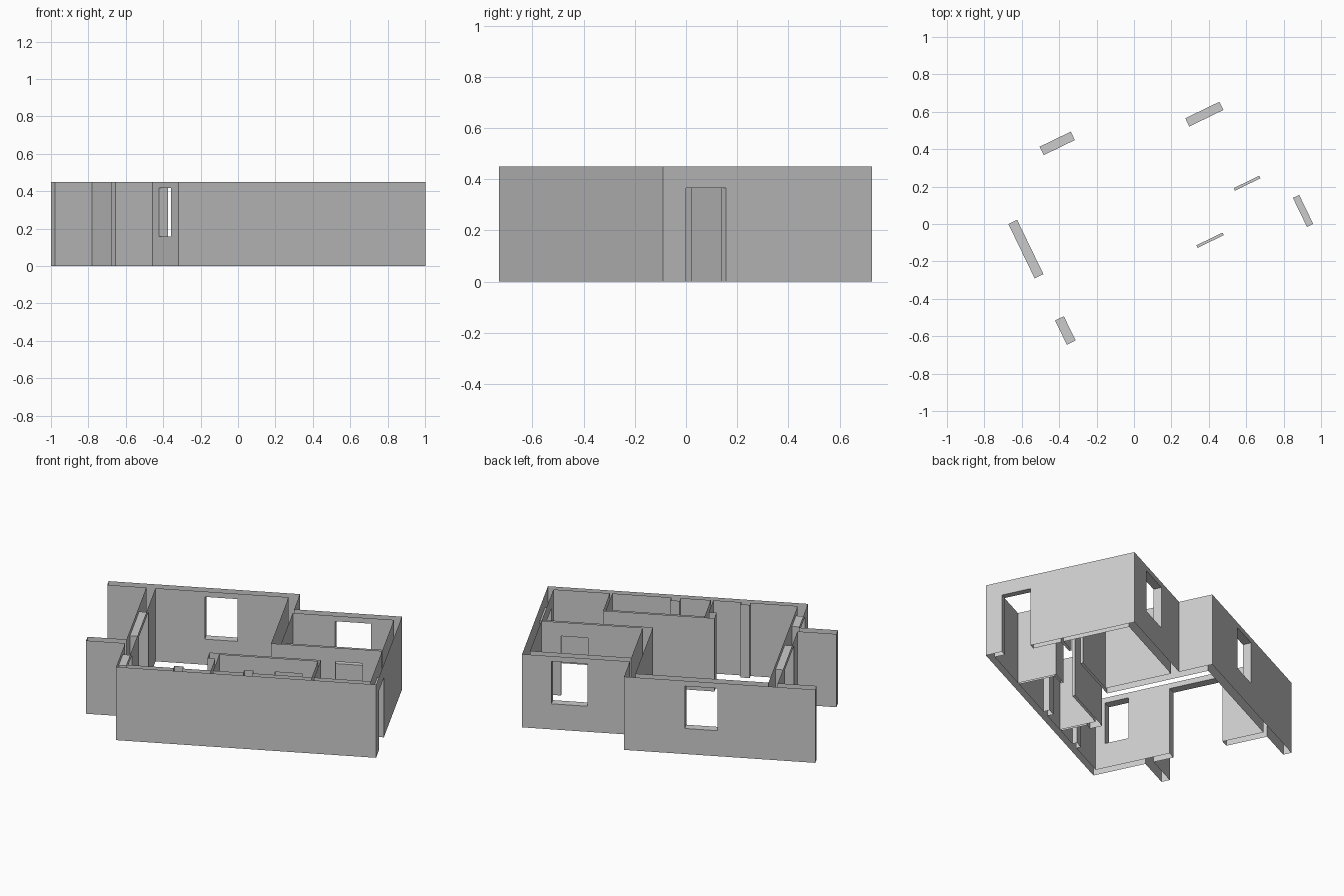
import bpy, bmesh, math
from mathutils import Matrix

cube = bpy.data.objects.get("Cube")
if cube:
    bpy.data.objects.remove(cube, do_unlink=True)

TOP = 0.45
DOOR = (0, 0.365)
BALCONY = (0, 0.417)
WINDOW = (0.157, 0.417)

# Plan rectangles along the house axes: p0, p1, q0, q1
PARTS = {
    "outer_walls": [
        (0, 1.467, 0, 0.037),            # front
        (1.43, 1.467, 0, 0.907),         # right
        (0.803, 1.467, 0.858, 0.907),    # back, set in
        (0.803, 0.859, 0.443, 1.11),     # step between the back walls
        (-0.22, 0.859, 1.06, 1.11),      # back, set out
        (0, 0.052, 0, 1.11),             # left
        (-0.22, 0.052, 0.317, 0.367),    # balcony side
    ],
    "partition_walls": [
        (0.803, 1.467, 0.443, 0.458),    # bedroom
        (0.528, 1.112, 0.255, 0.27),     # bathroom back
        (0.528, 0.542, 0, 0.27),         # bathroom left
        (1.098, 1.112, 0, 0.27),         # bathroom right
    ],
    "pilasters": [
        (0.318, 0.37, 0, 0.065),
        (0.712, 0.764, 0, 0.075),
        (0.484, 0.542, 0.196, 0.27),
    ],
}

# Openings: plan rectangle, then bottom and top
OPENINGS = [
    (0, 0.052, 0.094, 0.238, *WINDOW),
    (0.331, 0.516, 1.06, 1.11, *WINDOW),
    (1.098, 1.301, 0.858, 0.907, *WINDOW),
    (0, 0.052, 0.488, 0.811, *BALCONY),
    (1.43, 1.467, 0.1, 0.273, *DOOR),
    (0.855, 1.011, 0.255, 0.27, *DOOR),
    (1.168, 1.319, 0.443, 0.458, *DOOR),
]

# Grid planes that bound every wall and opening
rects = [r for group in PARTS.values() for r in group]
boxes = [(*r, 0, TOP) for r in rects] + OPENINGS
planes = [sorted({b[2 * a + k] for b in boxes for k in (0, 1)}) for a in range(3)]


def inside(point, box):
    return all(box[2 * a] < point[a] < box[2 * a + 1] for a in range(len(box) // 2))


def owner(cell):
    """Name of the part that fills a grid cell, or None."""
    if any(i < 0 or i >= len(pl) - 1 for i, pl in zip(cell, planes)):
        return None
    mid = [(pl[i] + pl[i + 1]) / 2 for i, pl in zip(cell, planes)]
    if any(inside(mid, o) for o in OPENINGS):
        return None
    for name, group in PARTS.items():
        if any(inside(mid, r) for r in group):
            return name
    return None


def add_side(bm, cell, axis, step):
    """Add the quad on one side of a cell, facing outward."""
    a, b = (axis + 1) % 3, (axis + 2) % 3
    corners = []
    for i, j in ((0, 0), (1, 0), (1, 1), (0, 1)):
        co = [0, 0, 0]
        co[axis] = planes[axis][cell[axis] + (step > 0)]
        co[a] = planes[a][cell[a] + i]
        co[b] = planes[b][cell[b] + j]
        corners.append(bm.verts.new(co))
    bm.faces.new(corners if step > 0 else corners[::-1])


# Wall shells, open along the top and the floor line
meshes = {name: bmesh.new() for name in PARTS}
counts = [len(pl) - 1 for pl in planes]
for x in range(counts[0]):
    for y in range(counts[1]):
        for z in range(counts[2]):
            cell = (x, y, z)
            name = owner(cell)
            if not name:
                continue
            for axis in range(3):
                for step in (-1, 1):
                    near = list(cell)
                    near[axis] += step
                    capped = axis == 2 and not 0 <= near[2] < counts[2]
                    if not capped and owner(near) is None:
                        add_side(meshes[name], cell, axis, step)

grey = bpy.data.materials.new("wall_grey")
grey.use_nodes = True
grey.diffuse_color = (0.6, 0.6, 0.6, 1)
grey.node_tree.nodes["Principled BSDF"].inputs["Base Color"].default_value = (0.6, 0.6, 0.6, 1)

# Turn the plan to its angle and centre it
place = Matrix.Translation((-0.318, -0.73, 0)) @ Matrix.Rotation(math.radians(25.87), 4, "Z")
for name, bm in meshes.items():
    bmesh.ops.remove_doubles(bm, verts=bm.verts, dist=0.0001)
    bmesh.ops.dissolve_limit(bm, angle_limit=0.01, verts=bm.verts, edges=bm.edges)
    bm.transform(place)
    mesh = bpy.data.meshes.new(name)
    bm.to_mesh(mesh)
    bm.free()
    mesh.materials.append(grey)
    bpy.context.collection.objects.link(bpy.data.objects.new(name, mesh))
